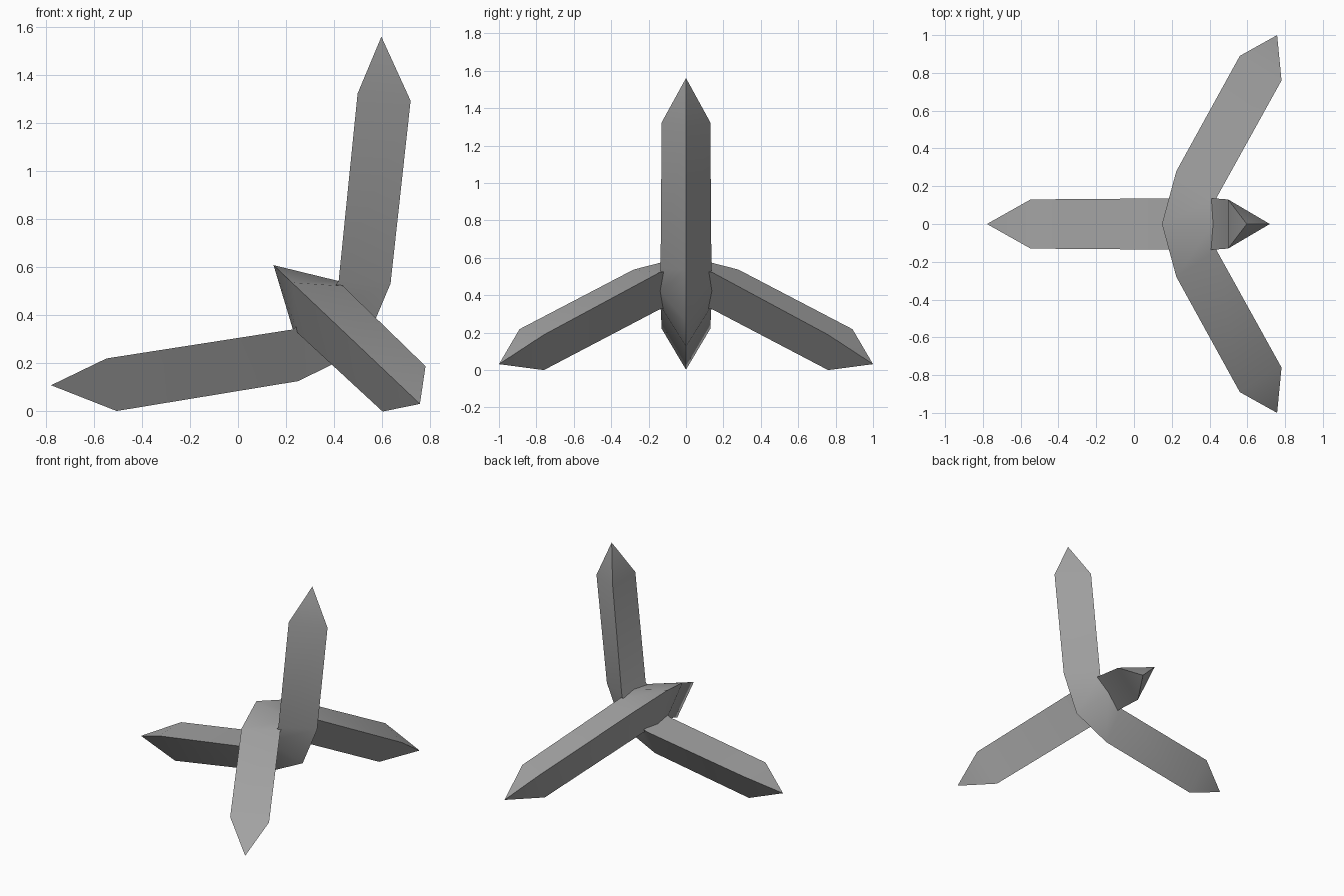
import bpy, bmesh, math
from mathutils import Vector

cube = bpy.data.objects.get("Cube")
if cube:
    bpy.data.objects.remove(cube, do_unlink=True)

grey = bpy.data.materials.new("mid grey")
grey.use_nodes = True
grey.diffuse_color = (0.37, 0.37, 0.37, 1)
grey.node_tree.nodes["Principled BSDF"].inputs["Base Color"].default_value = grey.diffuse_color

# Half of a bent bar, from the middle outwards:
# outer ridge (opening, sideways), inner flat (opening, sideways), half width
HALF = [((0.0, 0.0), (0.243, 0.0), 0.139),
        ((0.105, 0.28), (0.27, 0.14), 0.136),
        ((0.568, 0.89), (0.749, 0.76), 0.13)]
TIP = (0.84, 1.0)


def bent_bar(name, apex, opening, side):
    """Triangular bar bent in the middle, with a pointed tip at each end."""
    apex, u, v = Vector(apex), Vector(opening).normalized(), Vector(side).normalized()
    w = u.cross(v)
    bm = bmesh.new()

    def vert(uv, sign, across=0.0):
        return bm.verts.new(apex + u * uv[0] + v * uv[1] * sign + w * across)

    def ring(section, sign):
        ridge, inner, half = section
        return [vert(ridge, sign), vert(inner, sign, half), vert(inner, sign, -half)]

    # Rings from one end to the other
    rings = [ring(s, -1) for s in reversed(HALF)] + [ring(s, 1) for s in HALF[1:]]
    for a, b in zip(rings, rings[1:]):
        for i in range(3):
            j = (i + 1) % 3
            bm.faces.new((a[i], a[j], b[j], b[i]))
    # Pointed tips
    for end, sign in ((rings[0], -1), (rings[-1], 1)):
        point = vert(TIP, sign)
        for i in range(3):
            bm.faces.new((end[i], end[(i + 1) % 3], point))
    bmesh.ops.recalc_face_normals(bm, faces=bm.faces)

    mesh = bpy.data.meshes.new(name)
    bm.to_mesh(mesh)
    bm.free()
    mesh.materials.append(grey)
    obj = bpy.data.objects.new(name, mesh)
    bpy.context.collection.objects.link(obj)
    bpy.ops.object.select_all(action="DESELECT")
    obj.select_set(True)
    bpy.context.view_layer.objects.active = obj
    bpy.ops.object.shade_smooth_by_angle(angle=math.radians(30))
    return obj


# Two interlocked bars, opening towards each other
bent_bar("upright_bent_bar", (0.519, 0, 0.257), (-0.726, 0, 0.688), (0.688, 0, 0.726))
bent_bar("leaning_bent_bar", (0.148, 0, 0.609), (0.726, 0, -0.688), (0, 1, 0))
